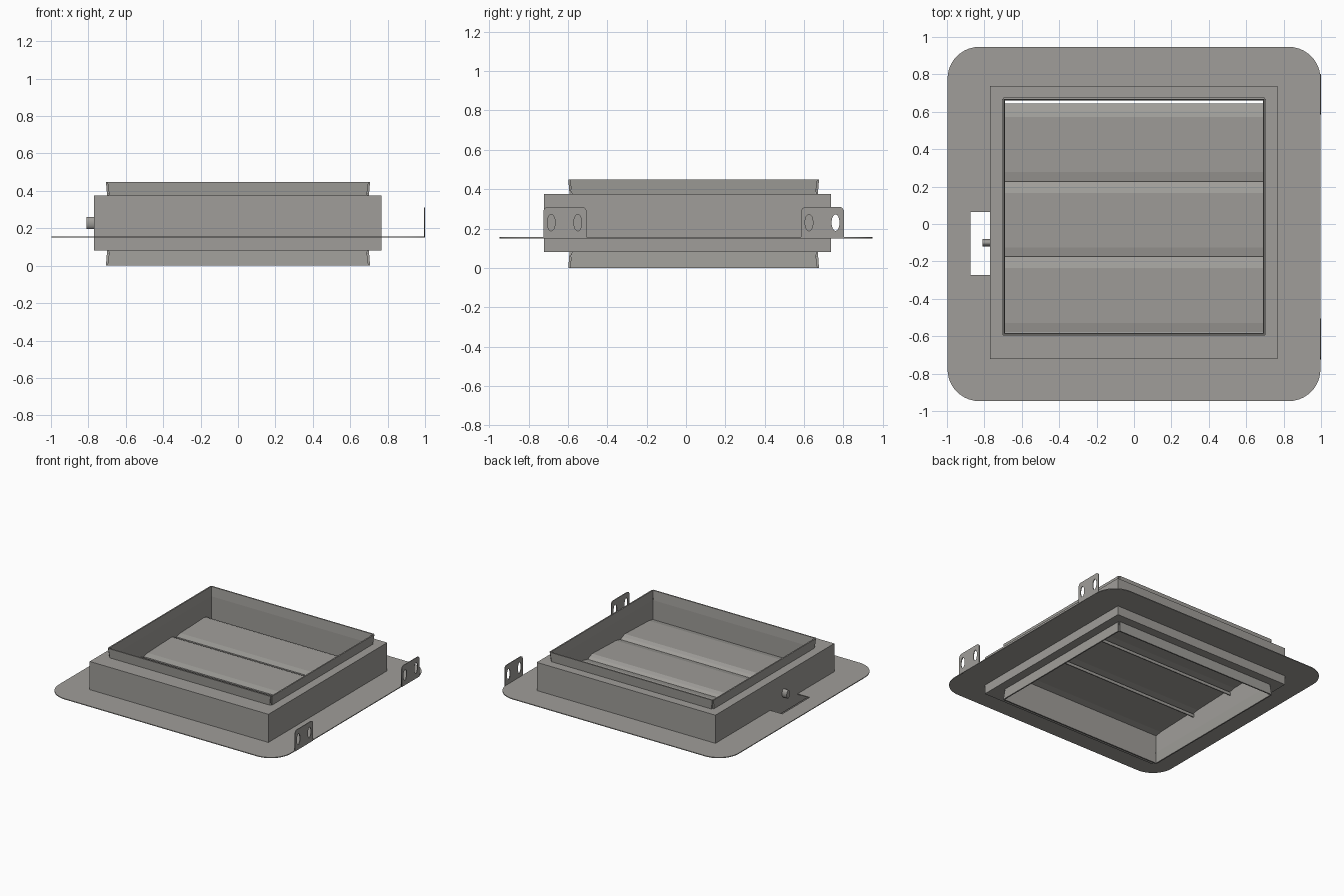
import bpy, bmesh, math
from mathutils import Matrix

if "Cube" in bpy.data.objects:
    bpy.data.objects.remove(bpy.data.objects["Cube"])

steel = bpy.data.materials.new("galvanised_grey")
steel.diffuse_color = (0.35, 0.34, 0.32, 1)
steel.use_nodes = True
steel.node_tree.nodes["Principled BSDF"].inputs["Base Color"].default_value = steel.diffuse_color


def finish(name, bm):
    me = bpy.data.meshes.new(name)
    bmesh.ops.recalc_face_normals(bm, faces=bm.faces)
    bm.to_mesh(me)
    bm.free()
    ob = bpy.data.objects.new(name, me)
    bpy.context.collection.objects.link(ob)
    me.materials.append(steel)
    return ob


def sheet(name, outlines, half_thick, matrix):
    """Flat sheet cut from an outline with holes."""
    cu = bpy.data.curves.new(name, 'CURVE')
    cu.dimensions, cu.fill_mode, cu.extrude = '2D', 'BOTH', half_thick
    for pts in outlines:
        sp = cu.splines.new('POLY')
        sp.points.add(len(pts) - 1)
        for p, (x, y) in zip(sp.points, pts):
            p.co = (x, y, 0, 1)
        sp.use_cyclic_u = True
    ob = bpy.data.objects.new(name, cu)
    bpy.context.collection.objects.link(ob)
    ob.matrix_world = matrix
    bpy.ops.object.select_all(action='DESELECT')
    ob.select_set(True)
    bpy.context.view_layer.objects.active = ob
    bpy.ops.object.convert(target='MESH')
    ob = bpy.context.object
    ob.data.materials.clear()
    ob.data.materials.append(steel)


def arc(cx, cy, rx, ry, a0, a1, n):
    return [(cx + rx * math.cos(math.radians(a0 + (a1 - a0) * i / n)),
             cy + ry * math.sin(math.radians(a0 + (a1 - a0) * i / n))) for i in range(n + 1)]


def rings(name, loops, closed=True):
    """Skin between rectangular loops given as (x0, x1, y0, y1, z)."""
    bm = bmesh.new()
    vs = [[bm.verts.new(c) for c in ((a, c0, z), (b, c0, z), (b, d, z), (a, d, z))]
          for a, b, c0, d, z in loops]
    for k in range(len(vs) if closed else len(vs) - 1):
        p, q = vs[k], vs[(k + 1) % len(vs)]
        for i in range(4):
            j = (i + 1) % 4
            bm.faces.new((p[i], p[j], q[j], q[i]))
    return finish(name, bm)


def extrude_x(name, profile, x0, x1):
    bm = bmesh.new()
    f = bm.faces.new([bm.verts.new((x0, y, z)) for y, z in profile])
    r = bmesh.ops.extrude_face_region(bm, geom=[f])
    bmesh.ops.translate(bm, vec=(x1 - x0, 0, 0),
                        verts=[v for v in r['geom'] if isinstance(v, bmesh.types.BMVert)])
    return finish(name, bm)


# mounting plate, with the opening for the frame and the shaft notch
R, W, H = 0.17, 0.997, 0.947
outer = (arc(W - R, H - R, R, R, 0, 90, 10) + arc(R - W, H - R, R, R, 90, 180, 10)
         + arc(R - W, R - H, R, R, 180, 270, 10) + arc(W - R, R - H, R, R, 270, 360, 10))
hole = [(-.77, -.722), (.767, -.722), (.767, .738), (-.77, .738),
        (-.77, .065), (-.873, .065), (-.873, -.272), (-.77, -.272)]
sheet("mounting_plate", [outer, hole], 0.003, Matrix.Translation((0, 0, 0.153)))

# upright brackets with two slots each
stand = Matrix(((0, 0, 1, 0.997), (1, 0, 0, 0), (0, 1, 0, 0), (0, 0, 0, 1)))
for name, a, b, slots in (("front_bracket", -.725, -.505, (-.685, -.55)),
                          ("back_bracket", .585, .803, (.625, .76))):
    edge = ([(a, .15), (b, .15)] + arc(b - .025, .285, .025, .025, 0, 90, 5)
            + arc(a + .025, .285, .025, .025, 90, 180, 5))
    cuts = [arc(s, .23, .02, .042, 0, 345, 23) for s in slots]
    sheet(name, [edge] + cuts, 0.003, stand)

# outer casing box around the duct
X, T, Y0, Y1 = 0.70, 0.01, -0.592, 0.67
rings("casing", [(-.77, .767, -.722, .738, .08), (-.77, .767, -.722, .738, .375),
                 (-X, X, Y0, Y1, .375), (-X, X, Y0, Y1, .08)])

# inner duct lining
rings("duct_lining", [(-X, X, Y0, Y1, .08), (-X, X, Y0, Y1, .375),
                      (-X + T, X - T, Y0 + T, Y1 - T, .375), (-X + T, X - T, Y0 + T, Y1 - T, .08)])


# duct lips: thin tapered flanges above and below, split at the corners
def lip(name, p, q, inward, z0, z1):
    bm = bmesh.new()
    dx, dy = (1, 0) if p[1] == q[1] else (0, 1)
    verts = []
    for off in (0, T):
        for z, cut, flare in ((z0, .012, 0), (z1, .002, -.006)):
            ox, oy = (inward[0] * (off + flare), inward[1] * (off + flare))
            verts.append([bm.verts.new((p[0] + dx * cut + ox, p[1] + dy * cut + oy, z)),
                          bm.verts.new((q[0] - dx * cut + ox, q[1] - dy * cut + oy, z))])
    (a, b), (c, d), (e, f), (g, h) = verts
    for fc in ((a, b, d, c), (e, f, h, g), (c, d, h, g), (a, b, f, e), (a, c, g, e), (b, d, h, f)):
        bm.faces.new(fc)
    finish(name, bm)


for tag, z0, z1 in (("upper", .375, .448), ("lower", .08, 0)):
    lip(tag + "_lip_front", (-X, Y0), (X, Y0), (0, 1), z0, z1)
    lip(tag + "_lip_back", (-X, Y1), (X, Y1), (0, -1), z0, z1)
    lip(tag + "_lip_left", (-X, Y0), (-X, Y1), (1, 0), z0, z1)
    lip(tag + "_lip_right", (X, Y0), (X, Y1), (-1, 0), z0, z1)

# three louvre blades with a folded back edge
for i, (y0, y1) in enumerate(((-.58, -.165), (-.175, .237), (.227, .643))):
    top = [(y0, .225), (y0 + .05, .235), (y1 - .07, .245), (y1 - .04, .235), (y1, .208), (y1, .185)]
    under = [(y - (.008 if k > 3 else 0), z - (.010 if k < 5 else 0)) for k, (y, z) in enumerate(top)]
    extrude_x("blade_%d" % (i + 1), top + under[::-1], -.69, .69)

# drive shaft stub
bm = bmesh.new()
bmesh.ops.create_cone(bm, cap_ends=True, segments=20, radius1=.033, radius2=.033, depth=.12,
                      matrix=Matrix.Translation((-.75, -.10, .228)) @ Matrix.Diagonal((1, .6, 1, 1))
                      @ Matrix.Rotation(math.pi / 2, 4, 'Y'))
shaft = finish("drive_shaft", bm)
bpy.ops.object.select_all(action='DESELECT')
shaft.select_set(True)
bpy.context.view_layer.objects.active = shaft
bpy.ops.object.shade_smooth_by_angle()
